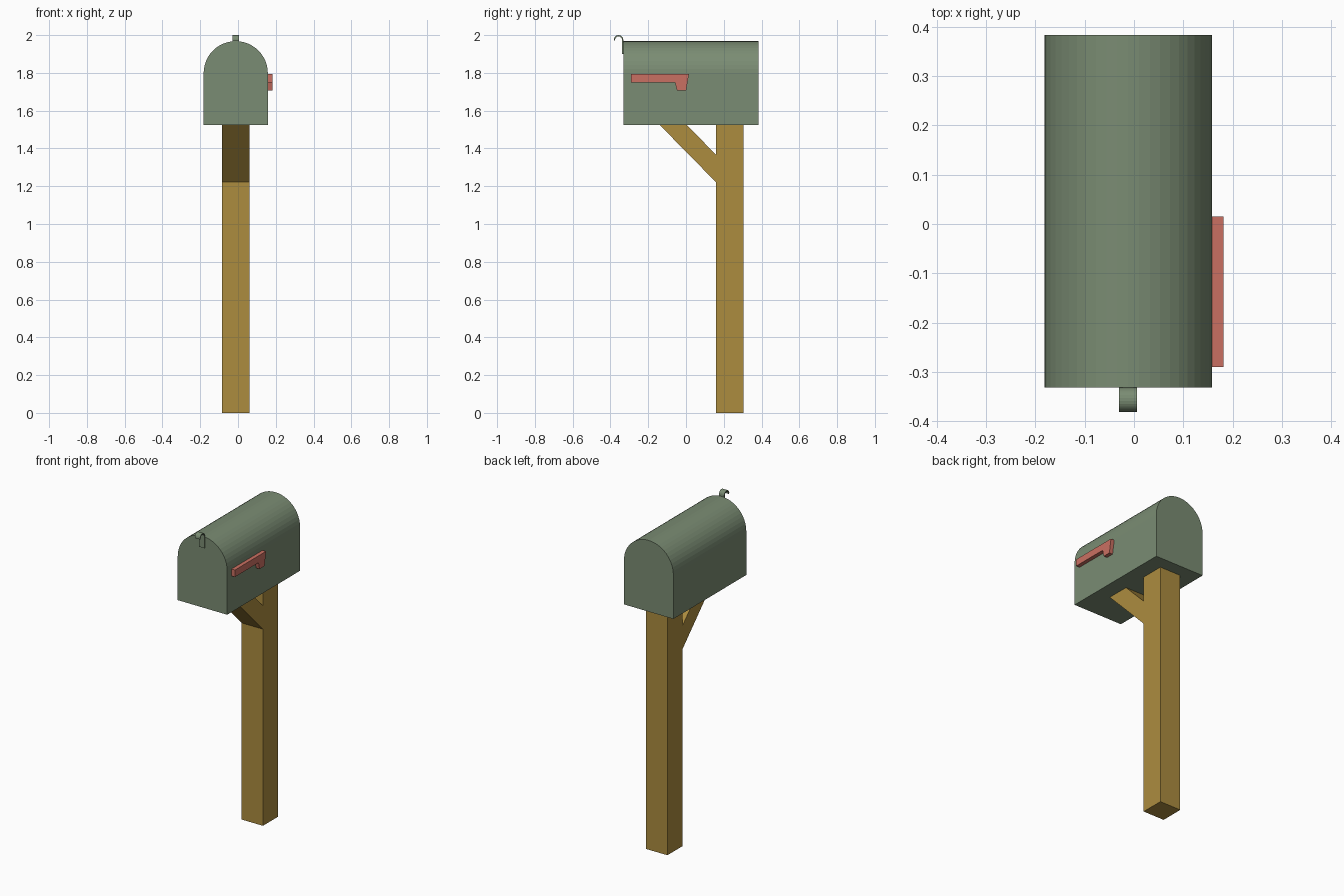
import bpy, bmesh, math

if "Cube" in bpy.data.objects:
    bpy.data.objects.remove(bpy.data.objects["Cube"])


def material(name, rgb):
    m = bpy.data.materials.new(name)
    lin = [((c / 255 + 0.055) / 1.055) ** 2.4 for c in rgb]
    m.diffuse_color = (*lin, 1)
    m.use_nodes = True
    m.node_tree.nodes["Principled BSDF"].inputs["Base Color"].default_value = m.diffuse_color
    return m


green = material("sage green", (122, 140, 115))
wood = material("tan wood", (172, 140, 63))
red = material("faded red", (202, 112, 98))


def extrude(name, outline, axis, lo, hi, mat):
    """Extrude a 2D outline along x (outline is y, z) or along y (outline is x, z)."""
    bm = bmesh.new()
    place = (lambda u, v, w: (w, u, v)) if axis == "x" else (lambda u, v, w: (u, w, v))
    face = bm.faces.new([bm.verts.new(place(u, v, lo)) for u, v in outline])
    ext = bmesh.ops.extrude_face_region(bm, geom=[face])
    verts = [e for e in ext["geom"] if isinstance(e, bmesh.types.BMVert)]
    bmesh.ops.translate(bm, verts=verts, vec=place(0, 0, hi - lo))
    bmesh.ops.recalc_face_normals(bm, faces=bm.faces)
    me = bpy.data.meshes.new(name)
    bm.to_mesh(me)
    bm.free()
    me.materials.append(mat)
    ob = bpy.data.objects.new(name, me)
    bpy.context.collection.objects.link(ob)
    return ob


def arc(cu, cv, r, a0, a1, n):
    steps = [math.radians(a0 + (a1 - a0) * i / n) for i in range(n + 1)]
    return [(cu + r * math.cos(a), cv + r * math.sin(a)) for a in steps]


CX, R, BASE = -0.012, 0.17, 1.525

# Arched box
extrude("mailbox_body", [(CX - R, BASE), (CX + R, BASE)] + arc(CX, 1.798, R, 0, 180, 24),
        "y", -0.332, 0.384, green)

# Post and diagonal brace
extrude("post", [(0.158, 0), (0.304, 0), (0.304, BASE), (0.158, BASE)],
        "x", CX - 0.073, CX + 0.073, wood)
extrude("brace", [(0.158, 1.222), (0.158, 1.368), (0.003, BASE), (-0.14, BASE)],
        "x", CX - 0.073, CX + 0.073, wood)

# Signal flag on the right side
extrude("signal_flag", [(-0.29, 1.793), (0.015, 1.793), (0.001, 1.707), (-0.048, 1.707),
                        (-0.058, 1.75), (-0.29, 1.75)], "x", CX + R, 0.182, red)

# Curled door pull: a thin strip bent over at the top
outer = arc(-0.357, 1.975, 0.025, 0, 190, 14)
inner = arc(-0.357, 1.975, 0.018, 190, 0, 14)
extrude("door_pull", [(-0.332, 1.9)] + outer + inner + [(-0.339, 1.9)],
        "x", CX - 0.018, CX + 0.018, green)
